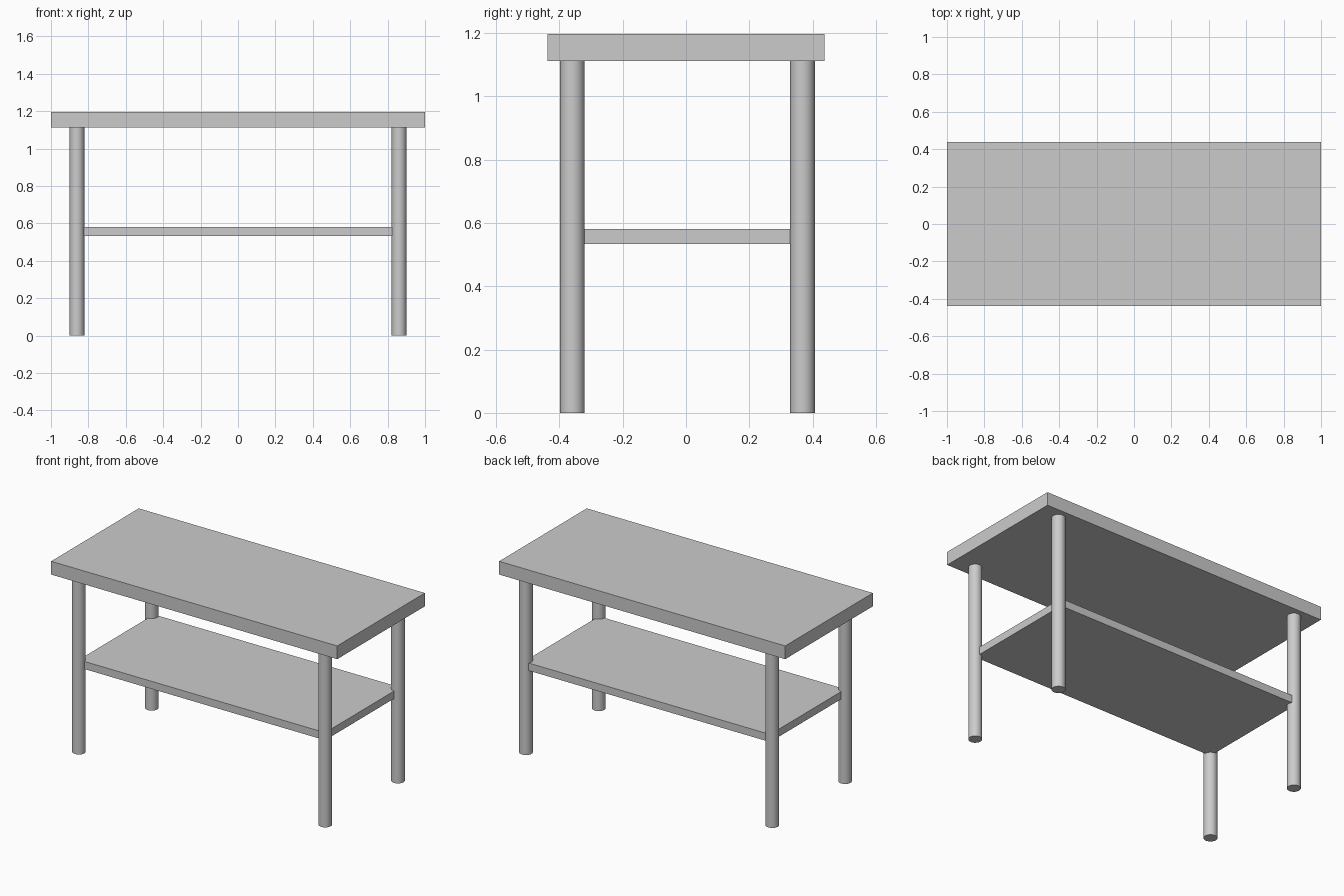
import bpy

if "Cube" in bpy.data.objects:
    bpy.data.objects.remove(bpy.data.objects["Cube"])


def box(name, x, y, z):
    """Box from (min, max) ranges on each axis."""
    bpy.ops.mesh.primitive_cube_add(
        size=1, location=[(a + b) / 2 for a, b in (x, y, z)])
    ob = bpy.context.object
    ob.name = name
    ob.scale = [b - a for a, b in (x, y, z)]
    bpy.ops.object.transform_apply(location=False, rotation=False, scale=True)
    return ob


def leg(name, x, y):
    """Round leg from the floor to the underside of the top."""
    bpy.ops.mesh.primitive_cylinder_add(
        vertices=32, radius=0.039, depth=1.112, location=(x, y, 0.556))
    bpy.context.object.name = name
    bpy.ops.object.shade_smooth_by_angle()


# Thick table top
box("table_top", (-1, 1), (-0.4375, 0.4375), (1.112, 1.196))

# Lower shelf, its corners let into the legs
box("lower_shelf", (-0.861, 0.861), (-0.36, 0.39), (0.533, 0.581))

# Four legs
for side, x in (("left", -0.861), ("right", 0.861)):
    for end, y in (("front", -0.359), ("back", 0.368)):
        leg(f"{end}_{side}_leg", x, y)
